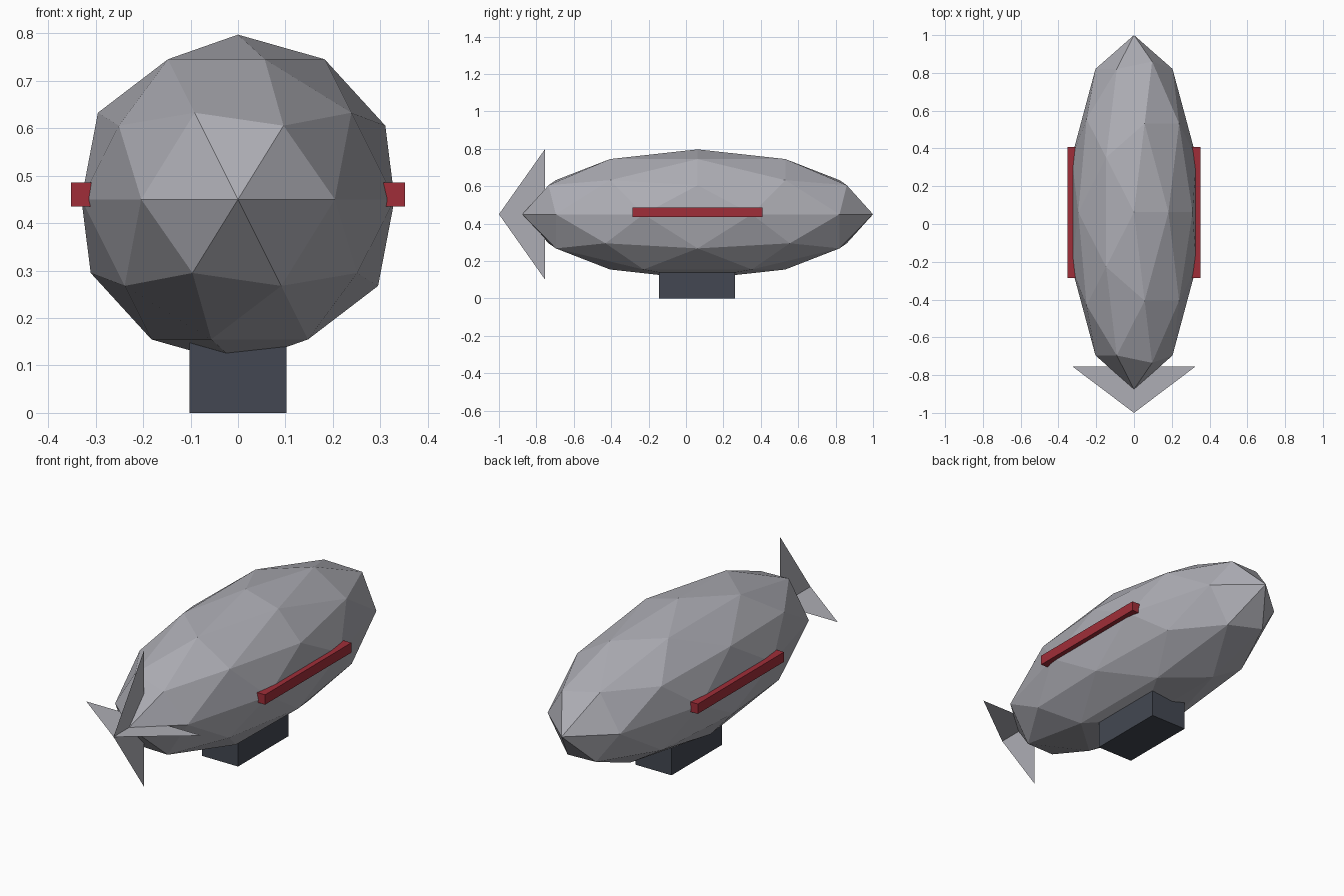
import bpy
import bmesh
from mathutils import Matrix, Vector

if "Cube" in bpy.data.objects:
    bpy.data.objects.remove(bpy.data.objects["Cube"])

AXIS_Z = 0.45      # height of the hull's long axis
MID_Y = 0.0625     # middle of the hull along its length


def material(name, rgb):
    mat = bpy.data.materials.new(name)
    mat.use_nodes = True
    colour = (*rgb, 1.0)
    mat.diffuse_color = colour
    mat.node_tree.nodes["Principled BSDF"].inputs["Base Color"].default_value = colour
    return mat


def finish(name, bm, mat):
    mesh = bpy.data.meshes.new(name)
    bm.to_mesh(mesh)
    bm.free()
    mesh.materials.append(mat)
    obj = bpy.data.objects.new(name, mesh)
    bpy.context.collection.objects.link(obj)
    return obj


def box(name, low, high, mat):
    low, high = Vector(low), Vector(high)
    bm = bmesh.new()
    bmesh.ops.create_cube(bm, size=1, matrix=Matrix.Translation((low + high) / 2)
                          @ Matrix.Diagonal((*(high - low), 1)))
    return finish(name, bm, mat)


def fin(name, span, mat):
    # Flat triangle: two swept tips and a rear point
    span = Vector(span)
    bm = bmesh.new()
    root, point = Vector((0, -0.755, AXIS_Z)), Vector((0, -1, AXIS_Z))
    bm.faces.new([bm.verts.new(p) for p in (root - span, point, root + span)])
    return finish(name, bm, mat)


grey = material("hull grey", (0.42, 0.42, 0.46))
red = material("rail red", (0.35, 0.027, 0.04))
slate = material("cabin slate", (0.056, 0.064, 0.084))

# Faceted gas bag
bm = bmesh.new()
bmesh.ops.create_icosphere(bm, subdivisions=2, radius=1,
                           matrix=Matrix.Translation((0, MID_Y, AXIS_Z))
                           @ Matrix.Diagonal((0.347, 0.9375, 0.347, 1)))
finish("hull", bm, grey)

# Cabin under the hull
box("cabin", (-0.102, -0.145, 0), (0.102, 0.262, 0.2), slate)

# Side rails
box("left_rail", (0.285, -0.285, 0.435), (0.352, 0.408, 0.485), red)
box("right_rail", (-0.352, -0.285, 0.435), (-0.285, 0.408, 0.485), red)

# Crossed tail fins
fin("vertical_fin", (0, 0, 0.347), grey)
fin("horizontal_fin", (0.325, 0, 0), grey)
